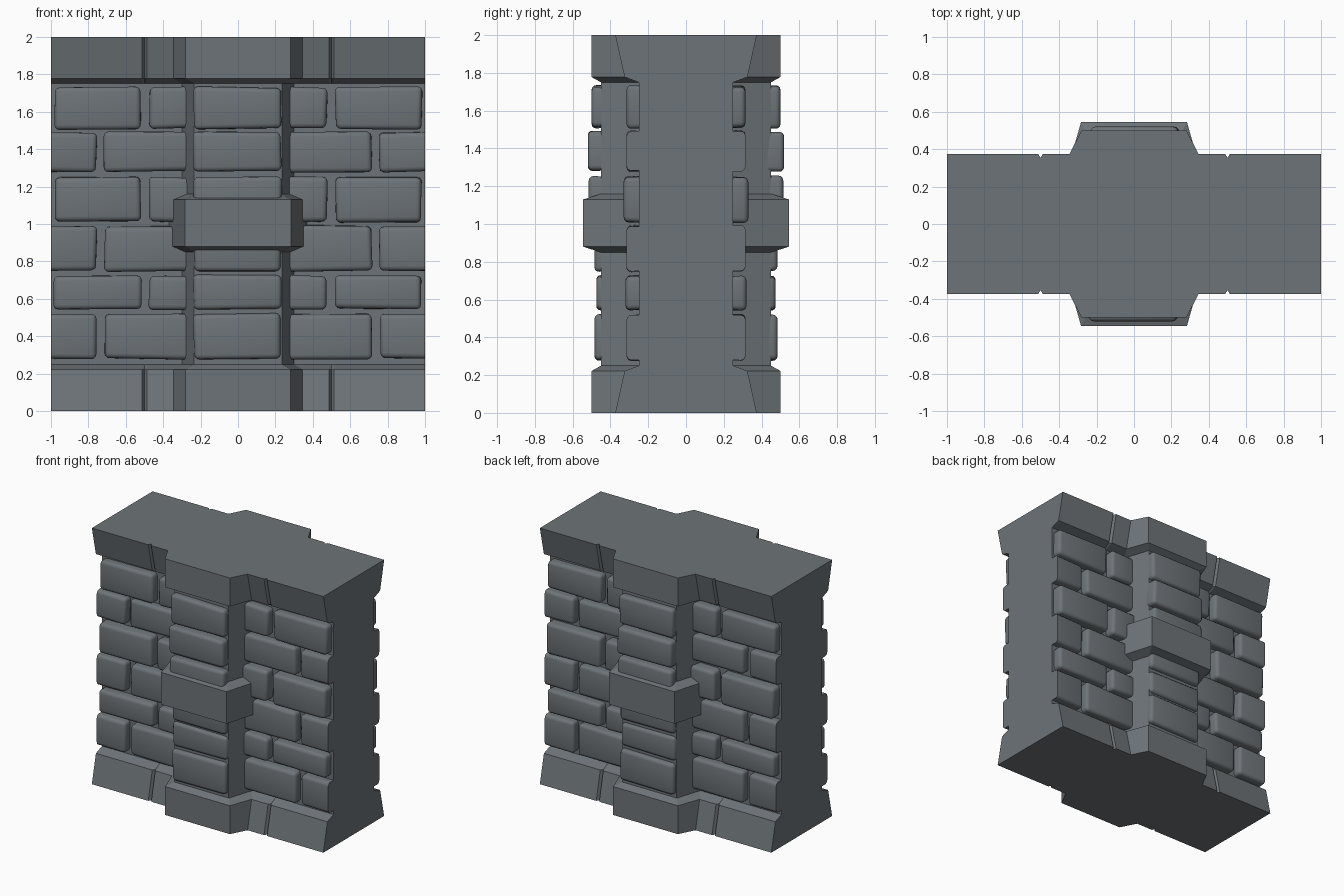
import bpy, bmesh, math, random
from mathutils import Matrix, Vector

default = bpy.data.objects.get("Cube")
if default:
    bpy.data.objects.remove(default, do_unlink=True)

random.seed(4)

stone = bpy.data.materials.new("grey_stone")
stone.use_nodes = True
colour = (0.155, 0.174, 0.188, 1.0)
stone.diffuse_color = colour
stone.node_tree.nodes["Principled BSDF"].inputs["Base Color"].default_value = colour


def make_object(name, bm, smooth=False):
    bmesh.ops.recalc_face_normals(bm, faces=bm.faces)
    mesh = bpy.data.meshes.new(name)
    bm.to_mesh(mesh)
    bm.free()
    mesh.materials.append(stone)
    if smooth:
        mesh.shade_smooth()
        mesh.set_sharp_from_angle(angle=math.radians(35))
    obj = bpy.data.objects.new(name, mesh)
    bpy.context.collection.objects.link(obj)
    return obj


def loft(bm, rings):
    """Join plan outlines, given as (z, points), into a closed solid."""
    loops = [[bm.verts.new((x, y, z)) for x, y in pts] for z, pts in rings]
    count = len(loops[0])
    for low, high in zip(loops, loops[1:]):
        for i in range(count):
            j = (i + 1) % count
            bm.faces.new((low[i], low[j], high[j], high[i]))
    bm.faces.new(loops[0][::-1])
    bm.faces.new(loops[-1])


def wall_plan(wall, pilaster, inner, outer, groove):
    """Plan of the wall with a pilaster on both faces and two thin grooves."""
    quarter = [(1, wall), (0.513, wall), (0.5, wall - groove), (0.487, wall),
               (outer, wall), (inner, pilaster)]
    half = quarter + [(-x, y) for x, y in reversed(quarter)]
    return half + [(-x, -y) for x, y in half]


# Wall core with flared plinth and cornice
foot = wall_plan(0.375, 0.5, 0.28, 0.345, 0.022)
shoulder = wall_plan(0.325, 0.5, 0.28, 0.345, 0.022)
recess = wall_plan(0.25, 0.45, 0.235, 0.3, 0)
bm = bmesh.new()
loft(bm, [(0, foot), (0.222, shoulder), (0.25, recess),
          (1.75, recess), (1.778, shoulder), (2, foot)])
make_object("wall_core", bm)


def band_plan(inner, outer, front):
    return [(-outer, -0.2), (-outer, -0.25), (-inner, -front),
            (inner, -front), (outer, -0.25), (outer, -0.2)]


def add_brick(bm, x0, x1, z0, z1, depth, back):
    """Rounded block with slightly uneven corners, trimmed at the wall ends."""
    part = bmesh.new()
    size = Vector((x1 - x0, depth - back, z1 - z0))
    centre = Vector((x0 + x1, -depth - back, z0 + z1)) / 2
    bmesh.ops.create_cube(part, size=1, matrix=Matrix.Translation(centre) @ Matrix.Diagonal(size.to_4d()))
    for v in part.verts:
        v.co.x += random.uniform(-0.006, 0.006)
        v.co.z += random.uniform(-0.007, 0.007)
    bmesh.ops.bevel(part, geom=part.edges[:], offset=0.026, segments=3,
                    profile=0.5, affect='EDGES', clamp_overlap=True)
    for side in (-1, 1):
        cut = bmesh.ops.bisect_plane(part, geom=part.verts[:] + part.edges[:] + part.faces[:],
                                     plane_co=(side, 0, 0), plane_no=(side, 0, 0), clear_outer=True)
        rim = [e for e in cut["geom_cut"] if isinstance(e, bmesh.types.BMEdge)]
        if rim:
            bmesh.ops.holes_fill(part, edges=rim)
    temp = bpy.data.meshes.new("brick_part")
    part.to_mesh(temp)
    part.free()
    bm.from_mesh(temp)
    bpy.data.meshes.remove(temp)


# Courses from the bottom: bottom, top, wall brick depth, pilaster brick depth
courses = [(0.28, 0.52, 0.315, 0.485), (0.545, 0.725, 0.32, 0.475),
           (0.75, 0.99, 0.315, 0.485), (1.01, 1.25, 0.33, 0.515),
           (1.28, 1.49, 0.315, 0.52), (1.51, 1.73, 0.315, 0.5)]
# Joints of the two alternating bonds, on one side of the pilaster
bonds = [[(0.25, 0.715), (0.757, 1.1)], [(0.25, 0.475), (0.52, 0.982)]]

for face, turn in (("front", 0), ("back", math.pi)):
    spin = Matrix.Rotation(turn, 4, 'Z')

    # Wall bricks and pilaster bricks
    wall_bm, pilaster_bm = bmesh.new(), bmesh.new()
    for row, (z0, z1, wall_depth, pilaster_depth) in enumerate(courses):
        for a, b in bonds[row % 2]:
            add_brick(wall_bm, a, b, z0, z1, wall_depth, 0.15)
            add_brick(wall_bm, -b, -a, z0, z1, wall_depth, 0.15)
        add_brick(pilaster_bm, -0.237, 0.23, z0, z1, pilaster_depth, 0.35)
    wall_bricks = make_object(face + "_wall_bricks", wall_bm, smooth=True)
    pilaster_bricks = make_object(face + "_pilaster_bricks", pilaster_bm, smooth=True)

    # Chamfered stone band around the pilaster
    bm = bmesh.new()
    slim, full = band_plan(0.235, 0.3, 0.45), band_plan(0.283, 0.368, 0.545)
    loft(bm, [(0.85, slim), (0.88, full), (1.13, full), (1.16, slim)])
    band = make_object(face + "_pilaster_band", bm)

    for obj in (wall_bricks, pilaster_bricks, band):
        obj.data.transform(spin)
